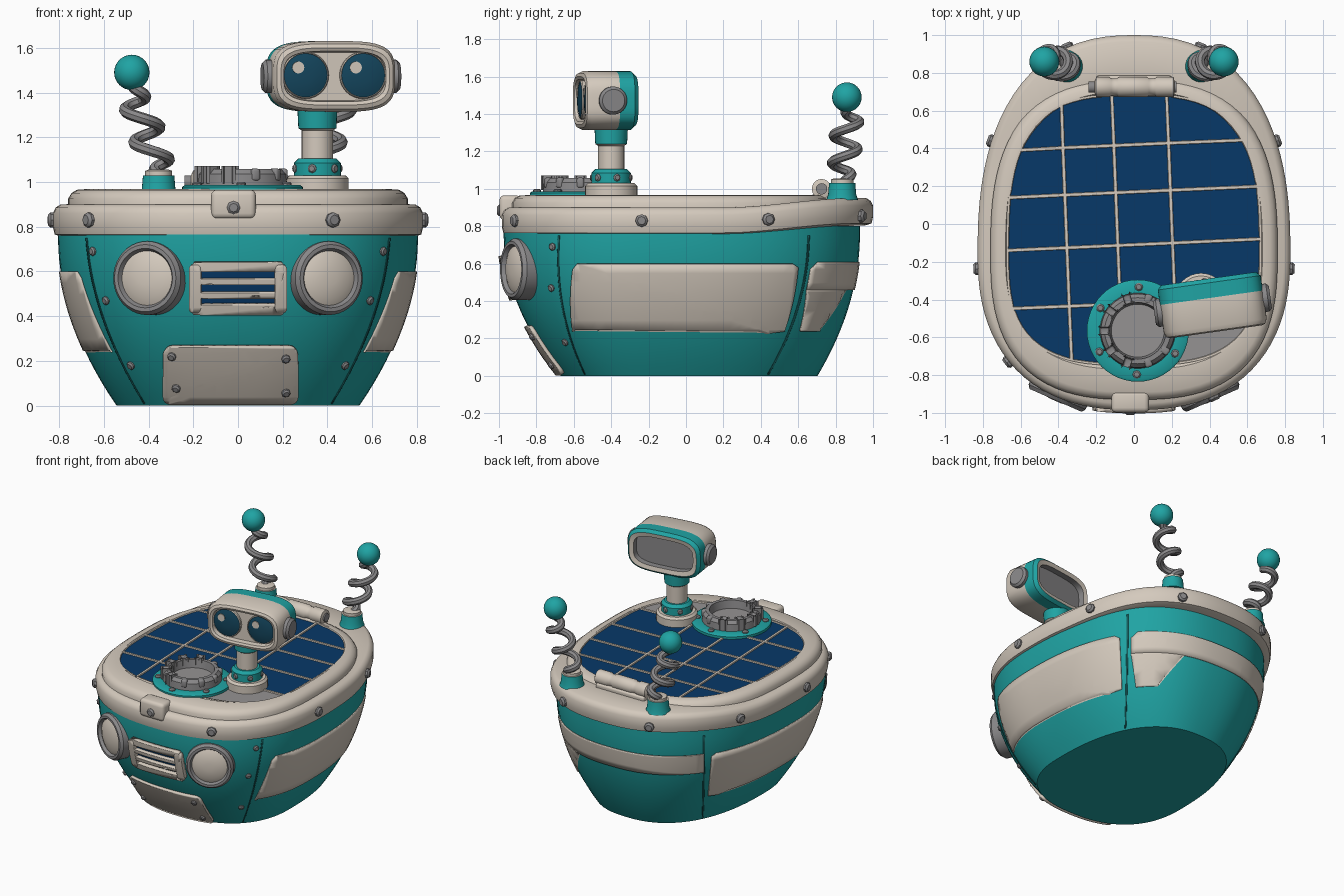
import bpy, bmesh, math
from math import sin, cos, radians, pi
from mathutils import Matrix, Vector

cube = bpy.data.objects.get("Cube")
if cube:
    bpy.data.objects.remove(cube)

def material(name, rgb):
    m = bpy.data.materials.new(name)
    m.use_nodes = True
    m.diffuse_color = (*rgb, 1)
    m.node_tree.nodes["Principled BSDF"].inputs["Base Color"].default_value = (*rgb, 1)
    return m

TEAL = material("teal", (.014, .37, .37))
BEIGE = material("warm beige", (.66, .59, .51))
GREY = material("mid grey", (.25, .245, .25))
PALE = material("light grey", (.3, .29, .29))
NAVY = material("navy", (.002, .04, .14))
GLASS = material("eye glass", (.007, .06, .11))
SEAM = material("dark teal", (.008, .11, .11))

def finish(name, bm, mats):
    me = bpy.data.meshes.new(name)
    bm.to_mesh(me)
    bm.free()
    for m in mats:
        me.materials.append(m)
    ob = bpy.data.objects.new(name, me)
    bpy.context.collection.objects.link(ob)
    bpy.ops.object.select_all(action='DESELECT')
    ob.select_set(True)
    bpy.context.view_layer.objects.active = ob
    bpy.ops.object.shade_smooth_by_angle(angle=radians(35))
    return ob

def radius(phi, a, front, back, n):
    b = back if sin(phi) > 0 else front
    return ((abs(cos(phi)) / a) ** n + (abs(sin(phi)) / b) ** n) ** (-1 / n)

def loft(name, rings, mats, matrix=Matrix(), n=2, y0=0, segs=96, warp=None):
    """Rings of (half width, front reach, back reach, height); one material per band."""
    bm = bmesh.new()
    used = list(dict.fromkeys(mats))
    loops = []
    for a, f, b, w in rings:
        loop = []
        for i in range(segs):
            p = 2 * pi * i / segs
            r = radius(p, a, f, b, n)
            v = Vector((r * cos(p), y0 + r * sin(p), w))
            if warp:
                v.z += warp(v.y)
            loop.append(bm.verts.new(matrix @ v))
        loops.append(loop)
    for k, (lo, hi) in enumerate(zip(loops, loops[1:])):
        for i in range(segs):
            j = (i + 1) % segs
            bm.faces.new((lo[i], lo[j], hi[j], hi[i])).material_index = used.index(mats[k % len(mats)])
    bm.faces.new(loops[0]).material_index = used.index(mats[0])
    bm.faces.new(loops[-1]).material_index = used.index(mats[-1])
    bmesh.ops.recalc_face_normals(bm, faces=bm.faces)
    return finish(name, bm, used)

def lathe(name, profile, mats, matrix=Matrix(), segs=32):
    return loft(name, [(r, r, r, z) for r, z in profile], mats, matrix, segs=segs)

def at(loc, direction=(0, 0, 1)):
    return Matrix.Translation(loc) @ Vector(direction).to_track_quat('Z', 'Y').to_matrix().to_4x4()

def bolt(name, loc, direction, r):
    lathe(name, [(r, -r), (r, r * .35), (r * .65, r * .7)], [GREY], at(loc, direction), 8)

def box(name, loc, size, mat, bevel, matrix=Matrix()):
    bm = bmesh.new()
    bmesh.ops.create_cube(bm, size=1)
    for v in bm.verts:
        v.co = matrix @ (Vector(loc) + Vector(c * s for c, s in zip(v.co, size)))
    bmesh.ops.bevel(bm, geom=bm.edges[:], offset=bevel, segments=3, affect='EDGES', profile=.5)
    return finish(name, bm, [mat])

# Hull surface, as a function of angle and height
Y0, N = -.15, 2.4

def reach(z):
    t = max(0, 1 - z / .76) ** 2
    return .805 * (1 - .325 * t), .825 * (1 - .37 * t), 1.08 * (1 - .21 * t)

def by_angle(phi, z):
    r = radius(phi, *reach(z), N)
    return Vector((r * cos(phi), Y0 + r * sin(phi), z))

def by_x(x, z):
    a, f, _ = reach(z)
    return Vector((x, Y0 - f * (1 - (abs(x) / a) ** N) ** (1 / N), z))

def hull_normal(place, u, z, d=.01):
    n = (place(u + d, z) - place(u - d, z)).cross(place(u, z + d) - place(u, z - d)).normalized()
    return n if n.dot(place(u, z) - Vector((0, Y0, z))) > 0 else -n

def plate(name, points, place, mat, thick=.008, step=.05, mirror=False):
    """Flat outline laid onto the hull and thickened outward."""
    bm = bmesh.new()
    bm.faces.new([bm.verts.new((u, z, 0)) for u, z in points])
    bmesh.ops.triangulate(bm, faces=bm.faces[:], ngon_method='EAR_CLIP')
    for axis, s in ((0, step), (1, .05)):
        vals = [p[axis] for p in points]
        for i in range(math.ceil(min(vals) / s), math.floor(max(vals) / s) + 1):
            co = [0, 0, 0]
            co[axis] = i * s
            bmesh.ops.bisect_plane(bm, geom=bm.verts[:] + bm.edges[:] + bm.faces[:], dist=1e-5,
                                   plane_co=co, plane_no=(axis == 0, axis == 1, 0))
    bmesh.ops.triangulate(bm, faces=bm.faces[:])
    for v in bm.verts:
        v.co = place(v.co.x, v.co.y)
        if mirror:
            v.co.x *= -1
    bm.normal_update()
    if sum(f.normal.dot(f.calc_center_median() - Vector((0, Y0, .5))) for f in bm.faces) < 0:
        bmesh.ops.reverse_faces(bm, faces=bm.faces[:])
    ob = finish(name, bm, [mat])
    mod = ob.modifiers.new("thickness", 'SOLIDIFY')
    mod.thickness, mod.offset = thick, 1
    return ob

def angle_plate(name, points, mat, thick=.008, mirror=False):
    return plate(name, [(radians(d), z) for d, z in points], by_angle, mat, thick, radians(3.75), mirror)

def rounded(x0, x1, z0, z1, r):
    corners = ((x1 - r, z1 - r), (x0 + r, z1 - r), (x0 + r, z0 + r), (x1 - r, z0 + r))
    return [(cx + r * cos(t), cz + r * sin(t)) for k, (cx, cz) in enumerate(corners)
            for t in [(k + i / 4) * pi / 2 for i in range(5)]]

# Hull, rim and lid
loft("hull", [(*reach(i * .05), i * .05) for i in range(17)], [TEAL], n=N, y0=Y0)

def raise_back(y):
    t = min(1, max(0, (y - .2) / .7))
    return .05 * t * t * (3 - 2 * t)

RIM = (.828, .835, 1.15)
def rim_ring(d, z):
    return (*(v - d for v in RIM), z)
loft("rim", [rim_ring(.04, .755), rim_ring(.008, .765), rim_ring(0, .8), rim_ring(0, .86),
             rim_ring(.012, .885), rim_ring(.035, .9), rim_ring(.2, .9), rim_ring(.4, .9)],
     [BEIGE], n=N, y0=Y0, warp=raise_back)
loft("lid", [(.76, .78, .92, .88), (.76, .78, .92, .925), (.745, .765, .905, .95), (.72, .74, .88, .965),
             (.68, .62, .85, .968), (.67, .6, .84, .95)], [BEIGE], n=2.7, y0=Y0)

# Solar panel: one outline cut into tiles, each inset
bm = bmesh.new()
outline = [2 * pi * i / 96 for i in range(96)]
bm.faces.new([bm.verts.new((cos(p) * radius(p, .675, .6, .84, 3), Y0 + sin(p) * radius(p, .675, .6, .84, 3), .968))
              for p in outline])
cuts = [((x, 0, 0), (1, .04, 0)) for x in (-.36, -.09, .2)] + [((0, y, 0), (-.045, 1, 0)) for y in (.42, .17, -.11, -.42)]
for co, no in cuts:
    bmesh.ops.bisect_plane(bm, geom=bm.verts[:] + bm.edges[:] + bm.faces[:], plane_co=co, plane_no=no)
tiles = bm.faces[:]
for width, depth in ((.011, 0), (.003, -.008)):
    bmesh.ops.inset_individual(bm, faces=tiles, thickness=width, depth=depth)
for f in tiles:
    c = f.calc_center_median()
    f.material_index = 2 if c.x > .18 and c.y < -.45 else 1
finish("solar_panel", bm, [BEIGE, NAVY, PALE])

# Hatch with ribs and bolts
HX, HY = .02, -.565
lathe("hatch", [(.27, 0), (.27, .018), (.258, .026), (.2, .026), (.195, .075), (.175, .097), (.15, .097),
                (.14, .04), (.05, .04)], [TEAL] * 3 + [GREY] * 4 + [PALE], at((HX, HY, .96)), 48)
for i in range(10):
    box("hatch_rib", (.177, 0, 1.032), (.05, .04, .055), GREY, .012,
        Matrix.Translation((HX, HY, 0)) @ Matrix.Rotation(i * pi / 5, 4, 'Z'))
for i in range(6):
    t = i * pi / 3 + .5
    bolt("hatch_bolt", (HX + .232 * cos(t), HY + .232 * sin(t), .985), (0, 0, 1), .022)

# Lid hinge and front clasp
lathe("hinge", [(.03, -.24), (.03, -.21), (.052, -.2), (.052, -.13), (.045, -.12), (.045, -.09), (.052, -.08),
                (.052, .07), (.045, .08), (.045, .11), (.052, .12), (.052, .21), (.03, .215), (.03, .225)],
      [GREY] + [BEIGE] * 11 + [GREY], at((0, .725, 1.0), (1, 0, 0)))
box("hinge_leaf", (0, .73, .955), (.4, .11, .04), BEIGE, .012)
box("clasp", (-.02, -.94, .9), (.2, .115, .13), BEIGE, .025)
bolt("clasp_bolt", (-.02, -.99, .885), (0, -1, 0), .03)

# Neck and head
lathe("neck", [(.14, 0), (.14, .055), (.125, .07), (.105, .07), (.105, .125), (.085, .145), (.07, .145), (.07, .27),
               (.085, .28), (.09, .38)], [BEIGE] * 3 + [TEAL] * 3 + [BEIGE] * 2 + [TEAL], at((.355, -.4, .96)))
for i in range(6):
    t = i * pi / 3 + .3
    bolt("neck_bolt", (.355 + .1 * cos(t), -.4 + .1 * sin(t), 1.06), (cos(t), sin(t), 0), .02)

HEAD = Matrix.Translation((.415, -.43, 1.472)) @ Matrix.Rotation(radians(8), 4, 'Z')
FACE = HEAD @ Matrix.Rotation(pi / 2, 4, 'X')
shell = [(.05, -.09), (.05, -.135), (.02, -.142), (0, -.12), (0, -.04), (.0, .11), (.012, .135),
         (.03, .142), (.045, .135), (.05, .1)]
loft("head", [(.275 - d, .158 - d, .158 - d, w) for d, w in shell],
     [GREY, BEIGE, TEAL, TEAL] + [BEIGE] * 5, FACE, n=3.6)
for s in (-1, 1):
    eye = FACE @ Matrix.Translation((s * .13, .005, .09))
    lathe("eye_rim", [(.105, 0), (.105, .025), (.1, .032), (.096, .025)], [BEIGE], eye)
    lathe("eye", [(.098, 0), (.098, .028), (.07, .036), (.03, .04)], [GLASS], eye)
    lathe("eye_glint", [(.027, 0), (.027, .009)], [BEIGE], eye @ Matrix.Translation((-.035, .035, .033)), 16)
    lathe("ear", [(.075, 0), (.075, .035), (.06, .05)], [GREY], HEAD @ at((s * .26, 0, 0), (s, 0, 0)))

# Spring antennas
for s in (-1, 1):
    lathe("antenna_base", [(.085, 0), (.075, .03), (.07, .09), (.06, .09), (.06, .11), (.045, .115)],
          [TEAL, TEAL, BEIGE, BEIGE, BEIGE], at((s * .355, .835, .94)))
    curve = bpy.data.curves.new("spring_path", 'CURVE')
    curve.dimensions, curve.bevel_depth, curve.bevel_resolution = '3D', .026, 2
    spline = curve.splines.new('POLY')
    spline.points.add(70)
    for i, p in enumerate(spline.points):
        t = i / 70
        r = .068 * min(1, 6 * t, 6 * (1 - t))
        q = 2 * pi * 2.75 * t
        p.co = (s * (.355 + .115 * t + r * cos(q)), .84 + .025 * t + r * sin(q), 1.03 + .4 * t, 1)
    helper = bpy.data.objects.new("spring_helper", curve)
    bm = bmesh.new()
    bm.from_mesh(bpy.data.meshes.new_from_object(helper))
    bpy.data.objects.remove(helper)
    finish("antenna_spring", bm, [GREY])
    bm = bmesh.new()
    bmesh.ops.create_uvsphere(bm, u_segments=32, v_segments=16, radius=.079, matrix=Matrix.Translation((s * .475, .86, 1.49)))
    finish("antenna_ball", bm, [TEAL])

# Headlights
for s in (-1, 1):
    lathe("headlight", [(.165, -.09), (.165, .03), (.15, .05), (.133, .05), (.122, .03), (.09, .045), (.03, .053)],
          [GREY] * 4 + [BEIGE] * 2, at(by_x(s * .395, .57), (s * .4, -.91, 0)), 40)

# Grille and front access plate
plate("grille_back", rounded(-.19, .19, .44, .62, .03), by_x, NAVY)
for z0, z1 in ((.415, .46), (.487, .513), (.547, .573), (.603, .645)):
    plate("grille_bar", rounded(-.2, .2, z0, z1, .012), by_x, BEIGE, .035)
for s in (-1, 1):
    plate("grille_side", rounded(s * .188 - .026, s * .188 + .026, .425, .635, .02), by_x, BEIGE, .037)
plate("access_plate", rounded(-.33, .265, .015, .27, .035), by_x, BEIGE, .02)
for x, z in ((-.29, .23), (.21, .22), (.21, .07), (-.27, .09)):
    n = hull_normal(by_x, x, z)
    bolt("plate_bolt", by_x(x, z) + n * .022, n, .02)

# Painted bands and panel seams
side_band = [(-39, .24), (-27, .24), (-24, .4), (-20, .46), (32, .43), (38, .39), (43, .25), (46, .23), (51, .24),
             (50, .58), (48, .6), (-31, .6), (-33, .57)]
for m in (False, True):
    angle_plate("side_band", side_band, BEIGE, mirror=m)
    for low, high in ((-43, -38), (53, 53)):
        angle_plate("panel_seam", [(low - .35, .01), (low + .35, .01), (high + .35, .75), (high - .35, .75)],
                    SEAM, .004, m)
angle_plate("back_band", [(54.5, .46), (127, .46), (127, .61), (57, .61), (54.5, .57)], BEIGE)
angle_plate("back_band_leg", [(57, .24), (66, .24), (69, .42), (75, .46), (54.5, .46)], BEIGE)

# Rim and hull bolts
for deg in (-61, -6, 38, 72, 108, 142, 186, 221):
    p = radians(deg)
    r = radius(p, *RIM, N)
    y = Y0 + r * sin(p)
    bolt("rim_bolt", (r * cos(p), y, .83 + .5 * raise_back(y)), hull_normal(by_angle, p, .83), .034)
for deg, z in ((-44, .47), (-41, .69), (-46, .18)):
    for p in (radians(deg), pi - radians(deg)):
        bolt("hull_bolt", by_angle(p, z), hull_normal(by_angle, p, z), .02)
